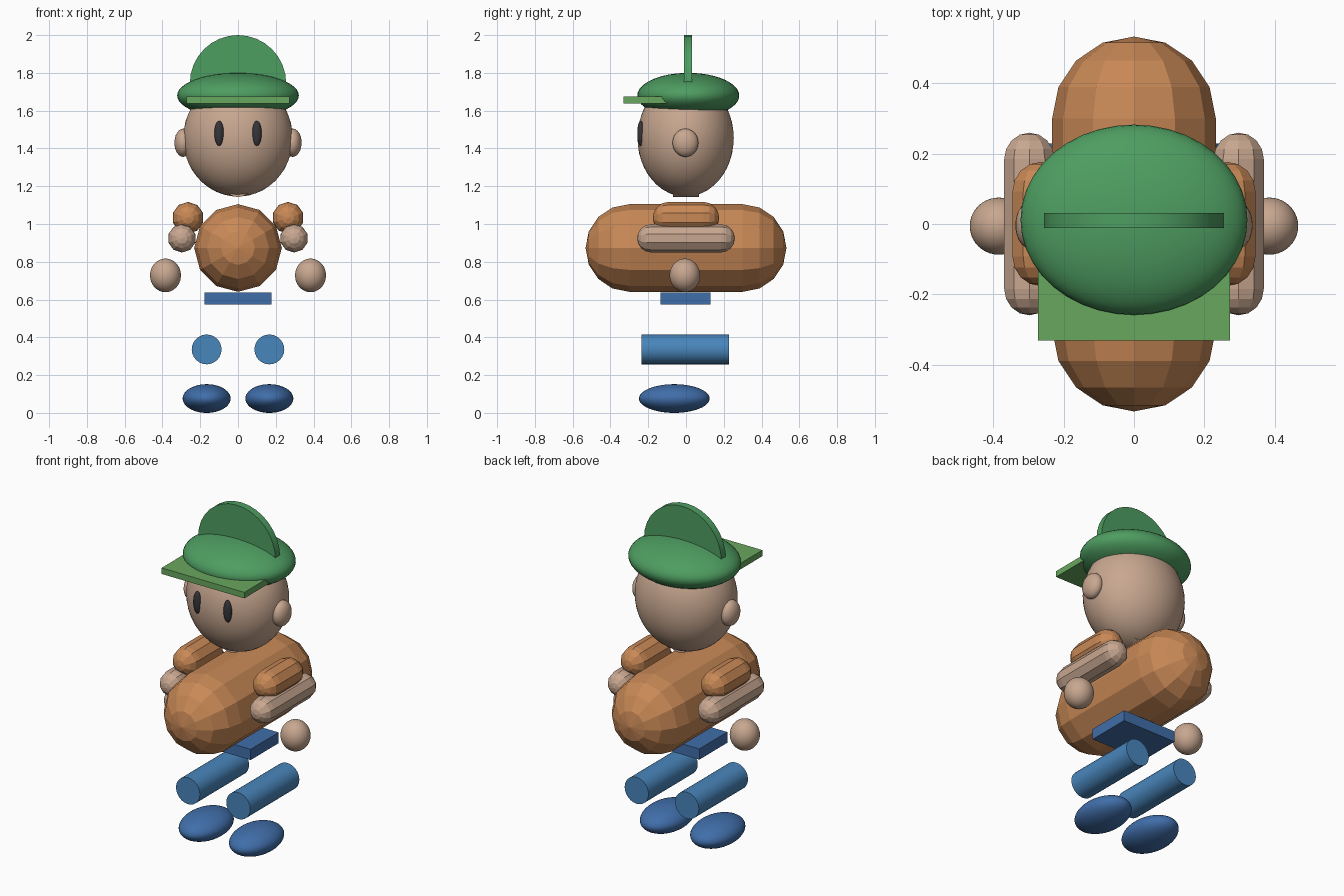
import bpy
from math import sin, cos, pi, radians

if "Cube" in bpy.data.objects:
    bpy.data.objects.remove(bpy.data.objects["Cube"])


def material(name, srgb):
    m = bpy.data.materials.new(name)
    m.diffuse_color = [c ** 2.2 for c in srgb] + [1]
    m.use_nodes = True
    m.node_tree.nodes["Principled BSDF"].inputs["Base Color"].default_value = m.diffuse_color
    return m


SKIN = material("skin", (0.78, 0.65, 0.56))
SHIRT = material("shirt", (0.78, 0.53, 0.34))
GREEN = material("cap_green", (0.31, 0.61, 0.38))
BRIM = material("brim_green", (0.41, 0.65, 0.37))
TROUSER = material("trouser_blue", (0.29, 0.52, 0.73))
SHOE = material("shoe_blue", (0.26, 0.43, 0.66))
DARK = material("eye_dark", (0.22, 0.22, 0.24))


def finish(name, mat, smooth=False):
    o = bpy.context.object
    o.name = o.data.name = name
    o.data.materials.append(mat)
    if smooth:
        bpy.ops.object.shade_smooth_by_angle(angle=radians(35))
    return o


def ellipsoid(name, loc, radii, mat, ico=0):
    if ico:
        bpy.ops.mesh.primitive_ico_sphere_add(subdivisions=ico, radius=1, location=loc)
    else:
        bpy.ops.mesh.primitive_uv_sphere_add(segments=40, ring_count=24, radius=1, location=loc)
    bpy.context.object.scale = radii
    return finish(name, mat, smooth=True)


def box(name, loc, size, mat):
    bpy.ops.mesh.primitive_cube_add(size=1, location=loc)
    bpy.context.object.scale = size
    return finish(name, mat)


def rod(name, loc, r, length, mat, sides=24):
    """Cylinder lying along y."""
    bpy.ops.mesh.primitive_cylinder_add(vertices=sides, radius=r, depth=length,
                                        location=loc, rotation=(pi / 2, 0, 0))
    return finish(name, mat, smooth=True)


def capsule(name, loc, r, length, mat, sides, steps=4):
    """Faceted capsule lying along y; length includes the round ends."""
    half = length / 2 - r
    prof = []
    for end in (-1, 1):
        for i in range(steps):
            a = pi / 2 * ((steps - 1 - i) if end < 0 else i) / steps
            prof.append((r * cos(a), end * (half + r * sin(a))))
    verts = [(q * sin(2 * pi * k / sides), y, q * cos(2 * pi * k / sides))
             for q, y in prof for k in range(sides)]
    n, last = len(verts), (len(prof) - 1) * sides
    verts += [(0, -length / 2, 0), (0, length / 2, 0)]
    faces = []
    for k in range(sides):
        j = (k + 1) % sides
        faces += [(b + k, b + sides + k, b + sides + j, b + j) for b in range(0, last, sides)]
        faces += [(n, k, j), (n + 1, last + j, last + k)]
    me = bpy.data.meshes.new(name)
    me.from_pydata(verts, [], faces)
    me.update()
    o = bpy.data.objects.new(name, me)
    o.location = loc
    me.materials.append(mat)
    bpy.context.collection.objects.link(o)
    return o


# Cap: puffy band, upright disc and flat brim
ellipsoid("cap", (0, 0.012, 1.68), (0.322, 0.27, 0.12), GREEN)
rod("cap_crest", (0, 0.01, 1.745), 0.255, 0.043, GREEN, 32)
box("cap_brim", (0, -0.205, 1.656), (0.546, 0.25, 0.036), BRIM)

# Head and neck
ellipsoid("head", (0, -0.002, 1.455), (0.29, 0.255, 0.31), SKIN, ico=4)
rod("neck", (0, 0, 1.225), 0.082, 0.14, SKIN)

# Body
capsule("torso", (0, 0, 0.873), 0.232, 1.064, SHIRT, 12)
box("hips", (0, -0.003, 0.606), (0.356, 0.264, 0.064), SHOE)

# Paired parts
for side, s in (("left", -1), ("right", 1)):
    ellipsoid(side + "_eye", (s * 0.1, -0.24, 1.48), (0.025, 0.018, 0.066), DARK)
    ellipsoid(side + "_ear", (s * 0.29, -0.003, 1.43), (0.047, 0.069, 0.075), SKIN, ico=3)
    capsule(side + "_sleeve", (s * 0.265, 0, 1.033), 0.084, 0.352, SHIRT, 10)
    capsule(side + "_forearm", (s * 0.297, 0, 0.924), 0.075, 0.518, SKIN, 10)
    ellipsoid(side + "_hand", (s * 0.384, -0.006, 0.728), (0.082, 0.081, 0.089), SKIN, ico=4)
    rod(side + "_leg", (s * 0.166, -0.003, 0.336), 0.079, 0.463, TROUSER)
    ellipsoid(side + "_shoe", (s * 0.166, -0.062, 0.076), (0.127, 0.187, 0.076), SHOE)
